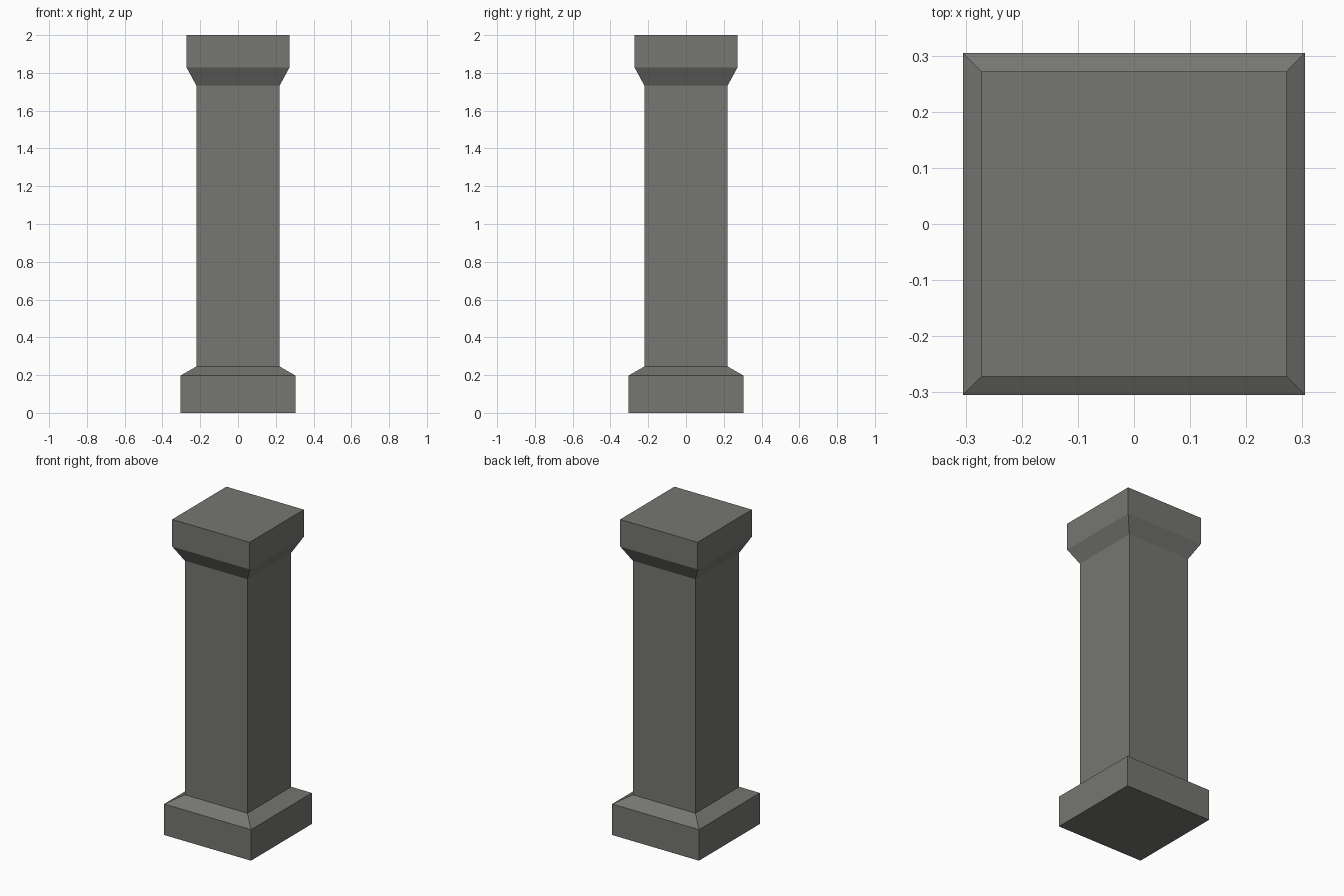
import bpy, bmesh

if "Cube" in bpy.data.objects:
    bpy.data.objects.remove(bpy.data.objects["Cube"])

# One stone colour for the whole pillar
stone = bpy.data.materials.new("dark grey stone")
stone.diffuse_color = (0.18, 0.18, 0.168, 1)
stone.use_nodes = True
stone.node_tree.nodes["Principled BSDF"].inputs["Base Color"].default_value = stone.diffuse_color

# Profile from foot to top: (half width, height)
profile = [
    (0.305, 0.0), (0.305, 0.197),    # plinth
    (0.22, 0.246), (0.22, 1.732),    # sloped shoulder, then shaft
    (0.272, 1.828), (0.272, 2.0),    # flared neck, then cap block
]
corners = [(-1, -1), (1, -1), (1, 1), (-1, 1)]

# Square pillar: stack a ring per profile point and skin between them
bm = bmesh.new()
rings = [[bm.verts.new((x * h, y * h, z)) for x, y in corners] for h, z in profile]
for low, high in zip(rings, rings[1:]):
    for i in range(4):
        j = (i + 1) % 4
        bm.faces.new((low[i], low[j], high[j], high[i]))
bm.faces.new(rings[0][::-1])
bm.faces.new(rings[-1])
bmesh.ops.recalc_face_normals(bm, faces=bm.faces)

mesh = bpy.data.meshes.new("square_pillar")
bm.to_mesh(mesh)
bm.free()
mesh.materials.append(stone)
pillar = bpy.data.objects.new("square_pillar", mesh)
bpy.context.collection.objects.link(pillar)
